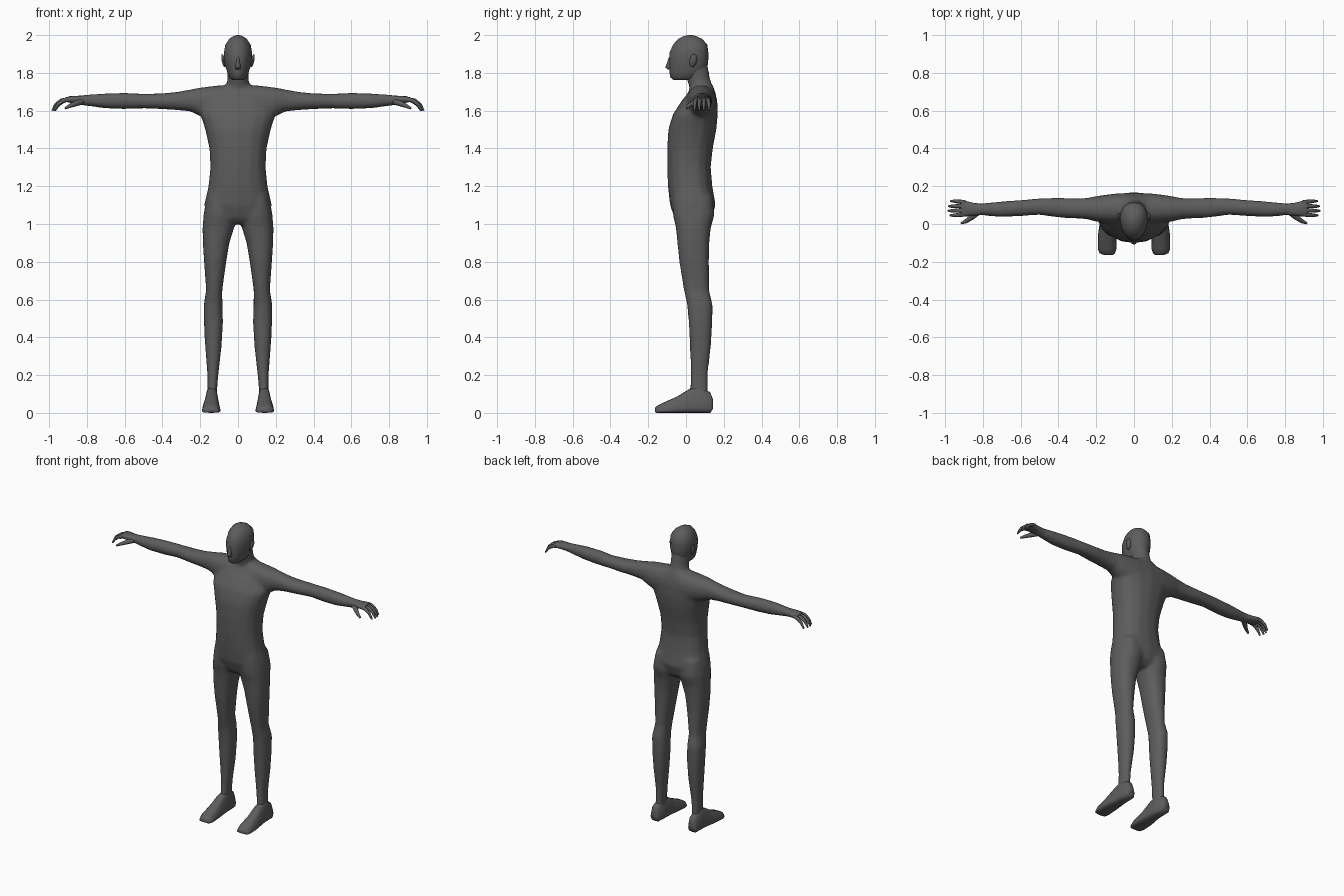
import bpy, bmesh, math
from mathutils import Vector

grey = bpy.data.materials.new("dark_grey")
grey.diffuse_color = (0.11, 0.11, 0.11, 1)

# Coordinate order for lofts along each axis: (position, u, v) -> xyz
ORDER = {"z": lambda p, u, v: (u, v, p),
         "x": lambda p, u, v: (p, u, v),
         "y": lambda p, u, v: (u, p, v)}


def skin_rings(bm, rings):
    """Bridge successive rings of points and cap both ends."""
    rows = [[bm.verts.new(p) for p in r] for r in rings]
    n = len(rows[0])
    faces = [bm.faces.new((a[i], a[(i + 1) % n], b[(i + 1) % n], b[i]))
             for a, b in zip(rows, rows[1:]) for i in range(n)]
    faces += [bm.faces.new(rows[0]), bm.faces.new(rows[-1])]
    bmesh.ops.recalc_face_normals(bm, faces=faces)


def loft(bm, axis, sections, side=1, n=16, power=2.0, taper=0.0):
    """Rounded sections given as (position, u0, u1, v0, v1)."""
    rings = []
    for p, u0, u1, v0, v1 in sections:
        ring = []
        for i in range(n):
            a = 2 * math.pi * i / n
            c, s = math.cos(a), math.sin(a)
            v = math.copysign(abs(s) ** (2 / power), s)
            u = math.copysign(abs(c) ** (2 / power), c) * (1 + taper * v)
            x, y, z = ORDER[axis](p, (u0 + u1) / 2 + u * (u1 - u0) / 2,
                                  (v0 + v1) / 2 + v * (v1 - v0) / 2)
            ring.append((x * side, y, z))
        rings.append(ring)
    skin_rings(bm, rings)


def centred(rows):
    """Expand (z, half width, front, back) to full section bounds."""
    return [(z, -w, w, f, b) for z, w, f, b in rows]


def tube(bm, path, radii, side=1, n=8):
    pts = [Vector((x * side, y, z)) for x, y, z in path]
    rings = []
    for i, p in enumerate(pts):
        d = pts[min(i + 1, len(pts) - 1)] - pts[max(i - 1, 0)]
        q = d.to_track_quat("Z", "Y")
        rings.append([p + q @ Vector((math.cos(a), math.sin(a), 0)) * radii[i]
                      for a in (2 * math.pi * k / n for k in range(n))])
    skin_rings(bm, rings)


def finish(name, bm, angle=60):
    me = bpy.data.meshes.new(name)
    bm.to_mesh(me)
    bm.free()
    ob = bpy.data.objects.new(name, me)
    bpy.context.collection.objects.link(ob)
    me.materials.append(grey)
    bpy.ops.object.select_all(action="DESELECT")
    ob.select_set(True)
    bpy.context.view_layer.objects.active = ob
    bpy.ops.object.shade_smooth_by_angle(angle=math.radians(angle))
    return ob


# Body: torso, neck, arms and legs fused into one skin
body = bmesh.new()
loft(body, "z", centred([
    (1.00, .06, -.03, .10), (1.03, .15, -.06, .135), (1.10, .18, -.085, .157),
    (1.20, .157, -.096, .14), (1.30, .147, -.10, .131), (1.40, .152, -.10, .142),
    (1.50, .174, -.094, .161), (1.58, .20, -.07, .168), (1.65, .18, -.025, .166),
    (1.70, .13, .015, .155), (1.74, .06, .03, .14)]), power=2.3)
loft(body, "z", centred([(1.62, .065, -.01, .15), (1.72, .06, .018, .142),
                         (1.78, .056, .0, .125), (1.86, .056, -.02, .112)]))
for side in (1, -1):
    loft(body, "x", [
        (0, .0, .165, 1.55, 1.735), (.10, .0, .162, 1.54, 1.735),
        (.20, .012, .148, 1.57, 1.723), (.25, .025, .138, 1.595, 1.713),
        (.32, .03, .136, 1.603, 1.70), (.40, .034, .14, 1.608, 1.692),
        (.50, .048, .136, 1.612, 1.69), (.60, .042, .127, 1.608, 1.695),
        (.70, .036, .12, 1.612, 1.692), (.80, .045, .11, 1.625, 1.685),
        (.86, .05, .108, 1.635, 1.678)], side, power=2.2)
    loft(body, "z", [
        (1.15, .03, .165, -.07, .14), (1.05, .008, .183, -.07, .152),
        (.98, .02, .188, -.054, .132), (.90, .045, .187, -.046, .124),
        (.80, .062, .18, -.036, .121), (.65, .083, .169, -.012, .123),
        (.57, .082, .182, .006, .142), (.48, .079, .181, .014, .14),
        (.35, .087, .174, .021, .132), (.20, .104, .162, .025, .115),
        (.12, .111, .161, .02, .117), (.05, .11, .165, .03, .12)],
        side, power=2.3)
ob = finish("body", body)
remesh = ob.modifiers.new("fuse", "REMESH")
remesh.mode = "VOXEL"
remesh.voxel_size = 0.011
remesh.use_smooth_shade = True
relax = ob.modifiers.new("relax", "SMOOTH")
relax.factor = 0.5
relax.iterations = 6
ob.modifiers.new("lighten", "DECIMATE").ratio = 0.3

# Head, narrower towards the face
head = bmesh.new()
loft(head, "z", centred([
    (1.762, .03, -.065, .03), (1.775, .045, -.082, .07), (1.80, .056, -.087, .103),
    (1.83, .065, -.09, .114), (1.87, .073, -.09, .118), (1.91, .074, -.086, .118),
    (1.95, .067, -.068, .113), (1.98, .047, -.042, .085),
    (1.995, .024, -.01, .053), (2.0, .008, .01, .035)]), power=2.1, taper=.14)
finish("head", head)

# Nose
nose = bmesh.new()
loft(nose, "z", centred([(1.818, .012, -.095, -.07), (1.829, .016, -.11, -.07),
                         (1.85, .011, -.102, -.07), (1.885, .007, -.09, -.07)]), n=8)
finish("nose", nose)

for side, tag in ((1, "left"), (-1, "right")):
    # Ear
    ear = bmesh.new()
    bmesh.ops.create_uvsphere(ear, u_segments=10, v_segments=6, radius=1)
    for v in ear.verts:
        x, y, z = v.co
        v.co = (side * (.077 + .010 * x + .006 * z), .038 + .020 * y + .005 * z,
                1.865 + .035 * z)
    finish(tag + "_ear", ear)

    # Hand: palm, four drooping fingers and a thumb
    hand = bmesh.new()
    loft(hand, "x", [(.80, .049, .107, 1.63, 1.681), (.85, .044, .112, 1.636, 1.679),
                     (.89, .040, .122, 1.642, 1.677), (.915, .042, .125, 1.647, 1.670)],
         side, n=12, power=2.5)
    for y, y_tip, reach in ((.051, .046, -.010), (.073, .070, 0),
                            (.095, .094, -.002), (.115, .121, -.014)):
        tube(hand, [(.895, y, 1.659), (.935 + reach, (y + y_tip) / 2, 1.654),
                    (.965 + reach, y_tip, 1.632), (.984 + reach, y_tip, 1.600)],
             (.012, .011, .009, .005), side)
    tube(hand, [(.825, .066, 1.65), (.86, .036, 1.638), (.89, .014, 1.626),
                (.915, .004, 1.612)], (.018, .015, .011, .006), side)
    finish(tag + "_hand", hand)

    # Foot: flat sole, narrow instep
    foot = bmesh.new()
    loft(foot, "y", [
        (.142, .118, .164, .02, .075), (.128, .110, .170, .0, .11),
        (.06, .105, .173, .0, .14), (.015, .103, .176, .0, .125),
        (-.05, .099, .185, .0, .085), (-.13, .097, .187, .0, .05),
        (-.155, .105, .178, .0, .036), (-.165, .115, .155, .006, .026)],
        side, power=3.5, taper=-.28)
    finish(tag + "_foot", foot)
